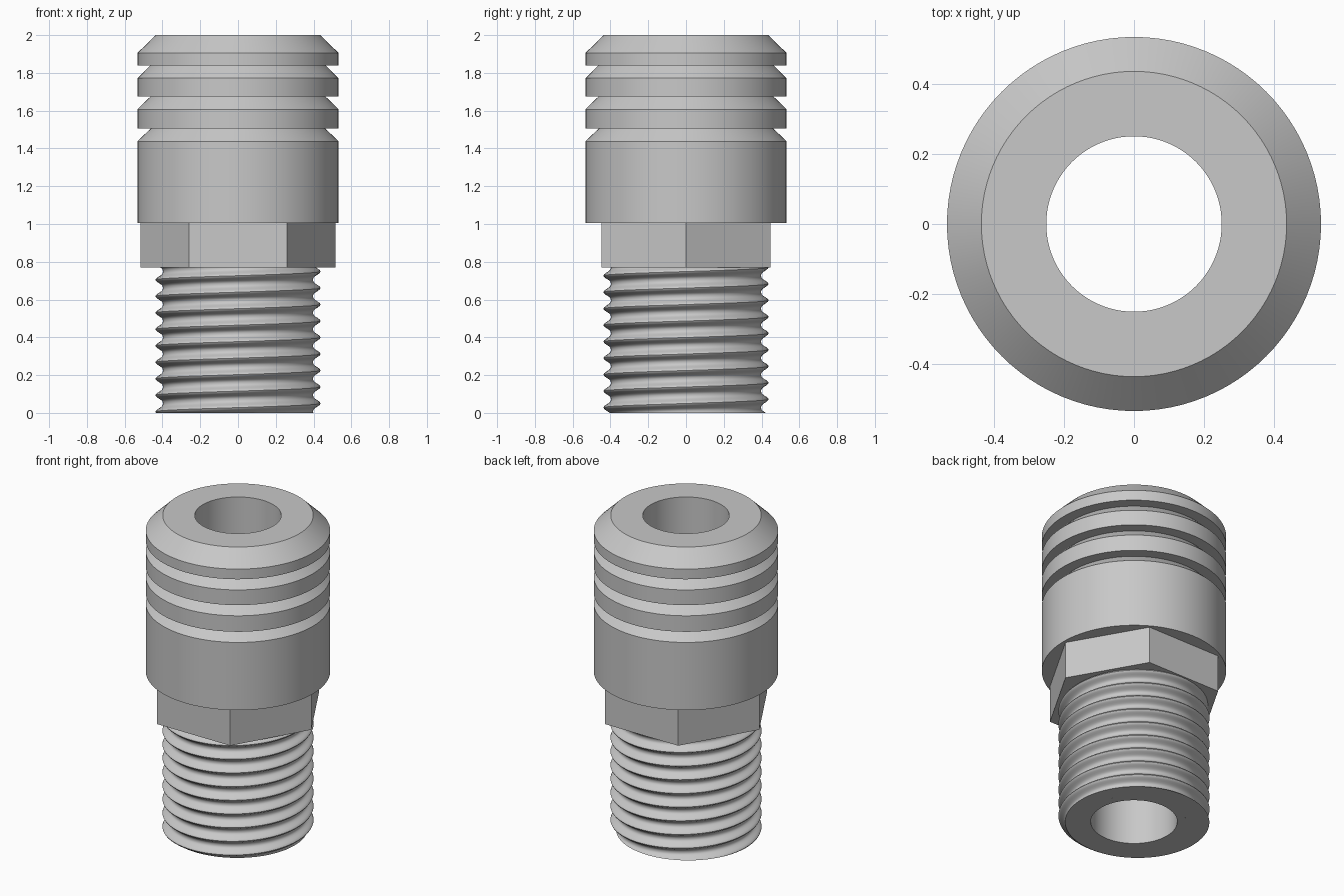
import bpy, bmesh, math
from mathutils import Vector, Matrix

old = bpy.data.objects.get("Cube")
if old:
    bpy.data.objects.remove(old, do_unlink=True)

metal = bpy.data.materials.new("grey metal")
metal.use_nodes = True
metal.diffuse_color = (0.58, 0.58, 0.58, 1)
metal.node_tree.nodes["Principled BSDF"].inputs["Base Color"].default_value = metal.diffuse_color

SEGMENTS = 96
BORE, LINER = 0.25, 0.3
HEX_BOTTOM, COLLAR_BOTTOM, TOP = 0.77, 1.005, 2.0


def finish(bm, name):
    bmesh.ops.recalc_face_normals(bm, faces=bm.faces)
    mesh = bpy.data.meshes.new(name)
    bm.to_mesh(mesh)
    bm.free()
    mesh.materials.append(metal)
    obj = bpy.data.objects.new(name, mesh)
    bpy.context.collection.objects.link(obj)
    bpy.ops.object.select_all(action='DESELECT')
    obj.select_set(True)
    bpy.context.view_layer.objects.active = obj
    bpy.ops.object.shade_smooth_by_angle(angle=math.radians(32))
    return obj


def lathe(name, profile, segments=SEGMENTS):
    """Revolve a closed (radius, height) profile about z."""
    bm = bmesh.new()
    verts = [bm.verts.new((r, 0, z)) for r, z in profile]
    edges = [bm.edges.new((a, b)) for a, b in zip(verts, verts[1:] + verts[:1])]
    bmesh.ops.spin(bm, geom=verts + edges, cent=(0, 0, 0), axis=(0, 0, 1),
                   angle=math.tau, steps=segments)
    bmesh.ops.remove_doubles(bm, verts=bm.verts, dist=1e-4)
    return finish(bm, name)


# Collar with chamfered top, three sawtooth grip grooves and the bore liner
R, GROOVE = 0.533, 0.463
profile = [(BORE, 0), (BORE, TOP), (0.435, TOP), (R, 1.905)]
for z in (1.84, 1.675, 1.505):
    profile += [(R, z), (GROOVE, z), (R, z - 0.068)]
profile += [(R, COLLAR_BOTTOM), (LINER, COLLAR_BOTTOM), (LINER, 0)]
lathe("grooved_collar", profile)

# Hexagonal wrench section
HEX = 0.517
lathe("hex_section", [(HEX, COLLAR_BOTTOM), (HEX, HEX_BOTTOM),
                      (0.36, HEX_BOTTOM), (0.36, COLLAR_BOTTOM)], 6)


# Right-handed helical thread, cut flat at both ends
def thread(name, pitch=0.0873, root=0.398, depth=0.039, phase=0.05, rows=14):
    bm = bmesh.new()
    turns = math.ceil(HEX_BOTTOM / pitch) + 3
    grid = []
    for k in range(turns * rows + 1):
        swell = (0.5 + 0.5 * math.cos(math.tau * k / rows)) ** 1.5
        radius = root + depth * swell
        base = phase + pitch * (k / rows - 2)
        row = []
        for j in range(SEGMENTS + 1):
            a = math.tau * j / SEGMENTS
            row.append(bm.verts.new((radius * math.cos(a), radius * math.sin(a),
                                     base + pitch * j / SEGMENTS)))
        grid.append(row)
    for low, high in zip(grid, grid[1:]):
        for j in range(SEGMENTS):
            bm.faces.new((low[j], low[j + 1], high[j + 1], high[j]))
    bmesh.ops.remove_doubles(bm, verts=bm.verts, dist=1e-4)
    for z, side in ((0, -1), (HEX_BOTTOM, 1)):
        cut = bmesh.ops.bisect_plane(
            bm, geom=bm.verts[:] + bm.edges[:] + bm.faces[:], dist=1e-5,
            plane_co=(0, 0, z), plane_no=(0, 0, side), clear_outer=True)
        rim = [e for e in cut["geom_cut"] if isinstance(e, bmesh.types.BMEdge)]
        # Flat end ring reaching in to the liner
        new = bmesh.ops.extrude_edge_only(bm, edges=rim)["geom"]
        for v in new:
            if isinstance(v, bmesh.types.BMVert):
                d = Vector((v.co.x, v.co.y, 0)).normalized() * LINER
                v.co = (d.x, d.y, z)
    return finish(bm, name)


thread("threaded_shank")
